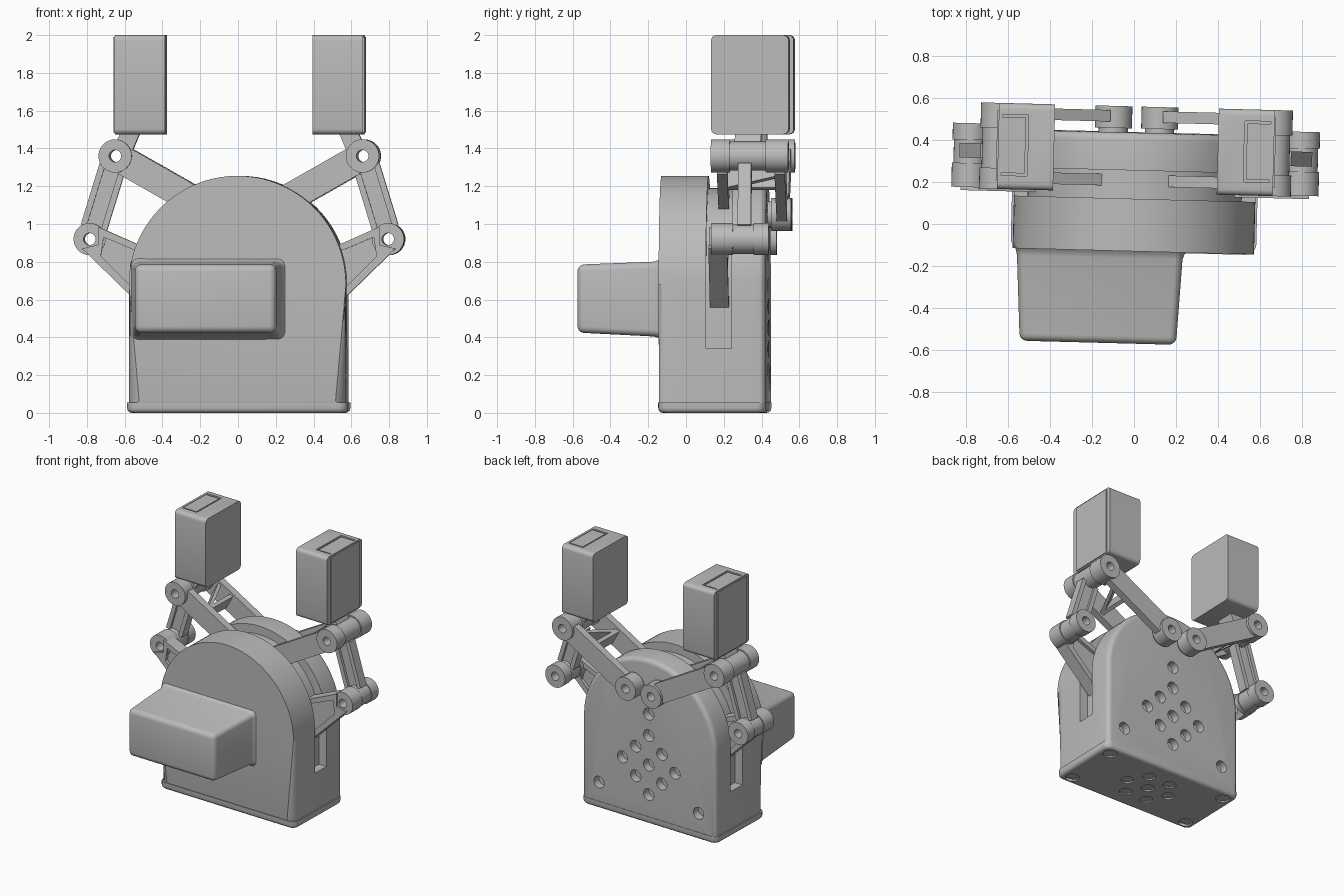
import bpy, bmesh
from math import sin, cos, pi, radians
from mathutils import Vector

cube = bpy.data.objects.get("Cube")
if cube:
    bpy.data.objects.remove(cube, do_unlink=True)

grey = bpy.data.materials.new("plain_grey")
grey.use_nodes = True
grey.diffuse_color = (0.5, 0.5, 0.5, 1)
bsdf = next(n for n in grey.node_tree.nodes if n.type == 'BSDF_PRINCIPLED')
bsdf.inputs["Base Color"].default_value = grey.diffuse_color
bsdf.inputs["Roughness"].default_value = 0.6
parts = []


def finish(name, bm):
    bmesh.ops.recalc_face_normals(bm, faces=bm.faces)
    mesh = bpy.data.meshes.new(name)
    bm.to_mesh(mesh)
    bm.free()
    mesh.materials.append(grey)
    obj = bpy.data.objects.new(name, mesh)
    bpy.context.collection.objects.link(obj)
    parts.append(obj)
    return obj


def bevel(bm, edges, width, segments=5):
    bmesh.ops.bevel(bm, geom=list(edges), offset=width, segments=segments,
                    profile=0.5, affect='EDGES', clamp_overlap=True)


def prism_mesh(pts, y0, y1, shift=(0, 0)):
    """Extrude an x-z outline from y0 to y1, optionally sheared."""
    bm = bmesh.new()
    a = [bm.verts.new((x, y0, z)) for x, z in pts]
    b = [bm.verts.new((x + shift[0], y1, z + shift[1])) for x, z in pts]
    bm.faces.new(a)
    bm.faces.new(b[::-1])
    for i in range(len(a)):
        j = (i + 1) % len(a)
        bm.faces.new((a[i], b[i], b[j], a[j]))
    return bm


def prism(name, pts, y0, y1, shift=(0, 0)):
    return finish(name, prism_mesh(pts, y0, y1, shift))


def rect(x0, x1, z0, z1):
    return [(x0, z0), (x1, z0), (x1, z1), (x0, z1)]


def tube(name, center, profile, hole=0.032, n=32):
    """Turned barrel along y with a through hole; profile is (radius, y)."""
    bm = bmesh.new()
    prof = [(hole, profile[0][1])] + profile + [(hole, profile[-1][1])]
    rings = []
    for i in range(n):
        t = 2 * pi * i / n
        rings.append([bm.verts.new((center[0] + r * cos(t), y, center[1] + r * sin(t)))
                      for r, y in prof])
    for i in range(n):
        p, q = rings[i], rings[(i + 1) % n]
        for k in range(len(prof)):
            m = (k + 1) % len(prof)
            bm.faces.new((p[k], p[m], q[m], q[k]))
    return finish(name, bm)


def bar_points(p, q, half, start=0.06, end=0.06):
    p, q = Vector(p), Vector(q)
    d = (q - p).normalized()
    n = Vector((-d.y, d.x)) * half
    a, b = p + d * start, q - d * end
    return [tuple(v) for v in (a + n, b + n, b - n, a - n)]


def subtract(obj, cutter):
    cutter.hide_render = True
    mod = obj.modifiers.new("cut", 'BOOLEAN')
    mod.operation, mod.solver, mod.object = 'DIFFERENCE', 'EXACT', cutter
    bpy.context.view_layer.objects.active = obj
    bpy.ops.object.modifier_apply(modifier=mod.name)
    parts.remove(cutter)
    bpy.data.objects.remove(cutter, do_unlink=True)


def drill(obj, spots, radius, depth, axis):
    """Blind round holes at the given spots, along y or z."""
    bm = bmesh.new()
    for spot in spots:
        made = bmesh.ops.create_cone(bm, cap_ends=True, segments=20, radius1=radius,
                                     radius2=radius, depth=depth)["verts"]
        if axis == 'y':
            for v in made:
                v.co = Vector((v.co.x, v.co.z, v.co.y))
        bmesh.ops.translate(bm, verts=made, vec=spot)
    subtract(obj, finish("drill", bm))


def arch(r, base, center=0.68, n=40):
    return [(r, base)] + [(r * cos(pi * i / n), center + r * sin(pi * i / n))
                          for i in range(n + 1)] + [(-r, base)]


# Arched housing with rounded front and back rims
FRONT, BACK = -0.13, 0.435
bm = prism_mesh(arch(0.575, 0.01), FRONT, BACK)
for plane, width in ((FRONT, 0.055), (BACK, 0.035)):
    bevel(bm, [e for e in bm.edges if all(abs(v.co.y - plane) < 1e-4 for v in e.verts)], width)
housing = finish("housing", bm)

# Groove around the arch for the linkage, and vent and screw holes
subtract(housing, prism("groove", arch(0.8, 0.34) + arch(0.51, 0.34)[::-1], 0.12, 0.255))
step = 0.113
vents = [(step * i, BACK, 0.45 + step * j) for i in range(-2, 3) for j in range(-2, 3)
         if abs(i) + abs(j) in (0, 2)]
drill(housing, vents + [(x, BACK, 0.2) for x in (-0.43, 0.43)] + [(0, BACK, 0.84)],
      0.045, 0.12, 'y')

# Slightly wider foot plate
bm = prism_mesh(rect(-0.585, 0.585, 0, 0.055), FRONT - 0.003, BACK + 0.003)
bevel(bm, [e for e in bm.edges if abs(e.verts[0].co.z - e.verts[1].co.z) > 0.01], 0.05)
bevel(bm, [e for e in bm.edges if all(v.co.z < 0.001 for v in e.verts)], 0.025, 3)
foot = finish("foot_plate", bm)
mid = (FRONT + BACK) / 2
holes = [(0, mid, 0)] + [(0.18 * cos(pi * k / 3), mid + 0.15 * sin(pi * k / 3), 0)
                         for k in range(6)]
drill(foot, holes, 0.045, 0.07, 'z')
drill(foot, [(x, mid + y, 0) for x in (-0.5, 0.5) for y in (-0.21, 0.21)], 0.05, 0.05, 'z')

# Tapered front box with a flared root
bm = bmesh.new()
sections = [(-0.57, rect(-0.53, 0.215, 0.425, 0.785)),
            (-0.165, rect(-0.553, 0.235, 0.405, 0.8)),
            (-0.14, rect(-0.558, 0.243, 0.398, 0.808)),
            (-0.12, rect(-0.568, 0.262, 0.38, 0.825))]
loops = [[bm.verts.new((x, y, z)) for x, z in pts] for y, pts in sections]
bm.faces.new(loops[0])
bm.faces.new(loops[-1][::-1])
for a, b in zip(loops, loops[1:]):
    for i in range(4):
        j = (i + 1) % 4
        bm.faces.new((a[i], b[i], b[j], a[j]))
keep = set(loops[-1])
bevel(bm, [e for e in bm.edges if not (e.verts[0] in keep and e.verts[1] in keep)
           and (e.verts[0] in loops[0] or abs(e.verts[0].co.y - e.verts[1].co.y) > 0.01)], 0.035)
finish("front_box", bm)

for s, side in ((1, "left"), (-1, "right")):
    knuckle, elbow, hub = (s * 0.655, 1.36), (s * 0.79, 0.92), (s * 0.11, 1.05)

    # Pivot barrels
    tube(side + "_knuckle", knuckle, [(0.088, 0.15), (0.088, 0.25), (0.078, 0.25),
         (0.078, 0.44), (0.088, 0.44), (0.088, 0.56)])
    tube(side + "_elbow", elbow, [(0.085, 0.155), (0.085, 0.27), (0.078, 0.27),
         (0.078, 0.38), (0.085, 0.38), (0.085, 0.46)])
    tube(side + "_hub", hub, [(0.07, 0.42), (0.07, 0.455), (0.088, 0.455), (0.088, 0.56)])

    # Upper arm: two parallel bars with bracing between
    arm = bar_points(knuckle, hub, 0.075)
    prism(side + "_upper_arm_front", arm, 0.18, 0.235)
    prism(side + "_upper_arm_back", arm, 0.485, 0.54)
    d = (Vector(hub) - Vector(knuckle)).normalized()
    brace = bar_points(knuckle, hub, 0.06, 0.23, 0.37)
    prism(side + "_upper_arm_brace", brace, 0.23, 0.49)
    prism(side + "_upper_arm_strut", brace, 0.23, 0.49, tuple(d * -0.12))

    # Outer link: thin web with raised edge ribs
    p, q = Vector(knuckle), Vector(elbow)
    prism(side + "_outer_link_web", bar_points(p, q, 0.07), 0.315, 0.345)
    n = (q - p).normalized()
    n = Vector((-n.y, n.x))
    for k, label in ((1, "inner"), (-1, "outer")):
        off = n * (0.055 * k)
        prism(f"{side}_outer_link_{label}_rib", bar_points(p + off, q + off, 0.016), 0.295, 0.365)

    # Lower link widening into the housing groove
    lower = [(0.745, 0.985), (0.45, 0.855), (0.45, 0.5), (0.83, 0.87), (0.745, 0.89)]
    pocket = [(0.715, 0.93), (0.5, 0.84), (0.5, 0.6), (0.73, 0.83)]
    link = prism(side + "_lower_link", [(s * x, z) for x, z in lower], 0.14, 0.24)
    for y in (0.13, 0.215):
        subtract(link, prism("pocket", [(s * x, z) for x, z in pocket], y, y + 0.035))

    # Finger block with rounded side corners, cover plate and top insert
    bm = prism_mesh(rect(s * 0.39, s * 0.657, 1.475, 2.0), 0.15, 0.56)
    bevel(bm, [e for e in bm.edges if abs(e.verts[0].co.x - e.verts[1].co.x) > 0.1], 0.028, 4)
    finger = finish(side + "_finger", bm)
    subtract(finger, prism("slot", rect(s * 0.515, s * 0.64, 1.975, 2.1), 0.215, 0.505))
    prism(side + "_finger_insert", rect(s * 0.527, s * 0.64, 1.96, 1.997), 0.227, 0.493)
    prism(side + "_finger_cover", rect(s * 0.65, s * 0.664, 1.485, 1.99), 0.19, 0.525)
    stem = [(0.57, 1.38), (0.66, 1.42), (0.62, 1.5), (0.52, 1.5)]
    prism(side + "_finger_stem", [(s * x, z) for x, z in stem], 0.275, 0.415)

# Smooth shading with sharp edges, and the slight turn of the whole assembly
bpy.ops.object.select_all(action='DESELECT')
for obj in parts:
    obj.rotation_euler.z = radians(-1.5)
    obj.select_set(True)
bpy.context.view_layer.objects.active = housing
bpy.ops.object.shade_smooth_by_angle(angle=radians(35))
